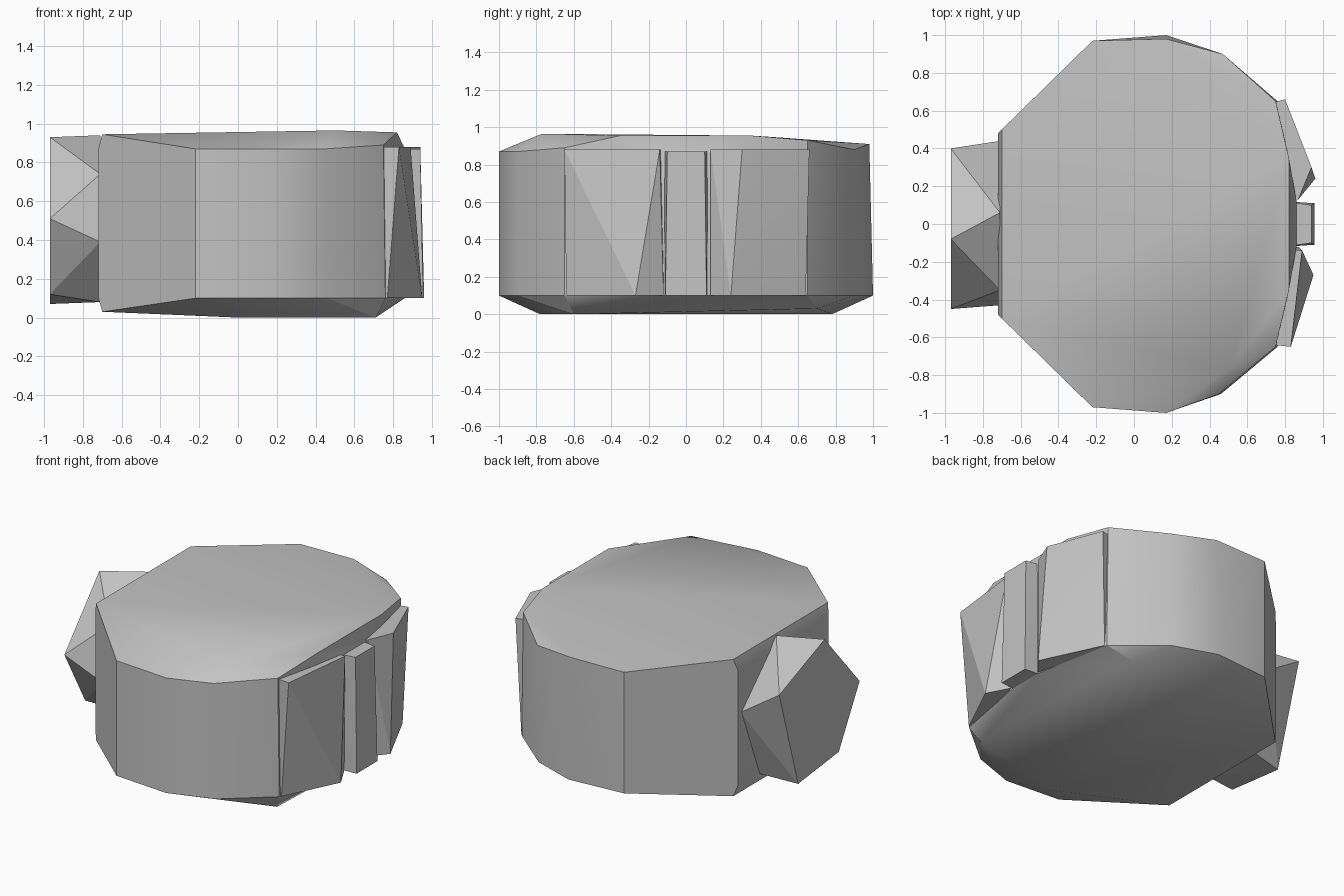
import bpy, bmesh, math

cube = bpy.data.objects.get("Cube")
if cube:
    bpy.data.objects.remove(cube)

grey = bpy.data.materials.new("plain grey")
grey.use_nodes = True
colour = (0.55, 0.55, 0.55, 1)
grey.diffuse_color = colour
grey.node_tree.nodes["Principled BSDF"].inputs["Base Color"].default_value = colour


def hull_part(name, points, angle):
    """Faceted solid stretched around a few corner points."""
    bm = bmesh.new()
    for p in points:
        bm.verts.new(p)
    res = bmesh.ops.convex_hull(bm, input=bm.verts)
    loose = {v for v in res["geom_interior"] + res["geom_unused"]
             if isinstance(v, bmesh.types.BMVert)}
    bmesh.ops.delete(bm, geom=list(loose), context="VERTS")
    bmesh.ops.dissolve_limit(bm, angle_limit=math.radians(1),
                             verts=bm.verts, edges=bm.edges)
    bmesh.ops.recalc_face_normals(bm, faces=bm.faces)
    mesh = bpy.data.meshes.new(name)
    bm.to_mesh(mesh)
    bm.free()
    mesh.materials.append(grey)
    ob = bpy.data.objects.new(name, mesh)
    bpy.context.collection.objects.link(ob)
    bpy.ops.object.select_all(action="DESELECT")
    bpy.context.view_layer.objects.active = ob
    ob.select_set(True)
    bpy.ops.object.shade_smooth_by_angle(angle=math.radians(angle))
    return ob


# Body: wall corners shared by both sides, then the two rims
low, high = 0.1, 0.87
body = []
for s in (-1, 1):
    body += [(-0.72, s * 0.48, low), (-0.72, s * 0.48, high),
             (-0.70, s * 0.5, 0.945), (-0.70, s * 0.5, 0.03),
             (0.82, s * 0.35, 0.955), (0.86, s * 0.12, high),
             (0.86, s * 0.12, low), (0, s * 0.78, 0)]
    for x, y in [(-0.22, 0.97), (0.17, 1), (0.46, 0.9), (0.76, 0.65)]:
        body.append((x, s * y, low))
# front rim is bevelled, back rim stays high
body += [(-0.22, -0.97, high), (0.17, -1, high), (0.45, -0.9, high),
         (0.75, -0.65, 0.89), (0.5, -0.77, 0.965), (0.71, -0.6, 0)]
body += [(-0.22, 0.97, 0.91), (0.17, 0.98, 0.91), (0.47, 0.9, 0.88),
         (0.75, 0.65, 0.93), (0.6, 0.7, 0.03)]
hull_part("body", body, 30)

# Knob: five-sided cap joined to a six-sided base
cap = [(0.4, 0.74), (-0.08, 0.93), (-0.45, 0.51), (-0.23, 0.12), (0.2, 0.07)]
base = [(0.06, 0.94), (0.44, 0.57), (0.25, 0.09),
        (-0.15, 0.08), (-0.43, 0.39), (-0.35, 0.74)]
hull_part("side_knob", [(-0.97, y, z) for y, z in cap]
          + [(-0.71, y, z) for y, z in base], 5)

# Raised flanges and the rib between them
hull_part("front_flange", [
    (0.74, -0.64, 0.88), (0.74, -0.64, low), (0.83, -0.65, 0.88),
    (0.77, -0.64, low), (0.89, -0.14, 0.88), (0.95, -0.27, low),
    (0.8, -0.13, 0.88), (0.87, -0.12, low)], 5)
hull_part("back_flange", [
    (0.72, 0.64, 0.88), (0.74, 0.6, low), (0.8, 0.66, 0.88),
    (0.77, 0.64, low), (0.94, 0.3, 0.88), (0.96, 0.24, low),
    (0.8, 0.13, 0.88), (0.87, 0.13, 0.88), (0.87, 0.13, low)], 5)
hull_part("middle_rib", [
    p for s in (-1, 1) for p in (
        (0.8, s * 0.12, high), (0.8, s * 0.12, low),
        (0.94, s * 0.1, high), (0.955, s * 0.11, low))], 5)
